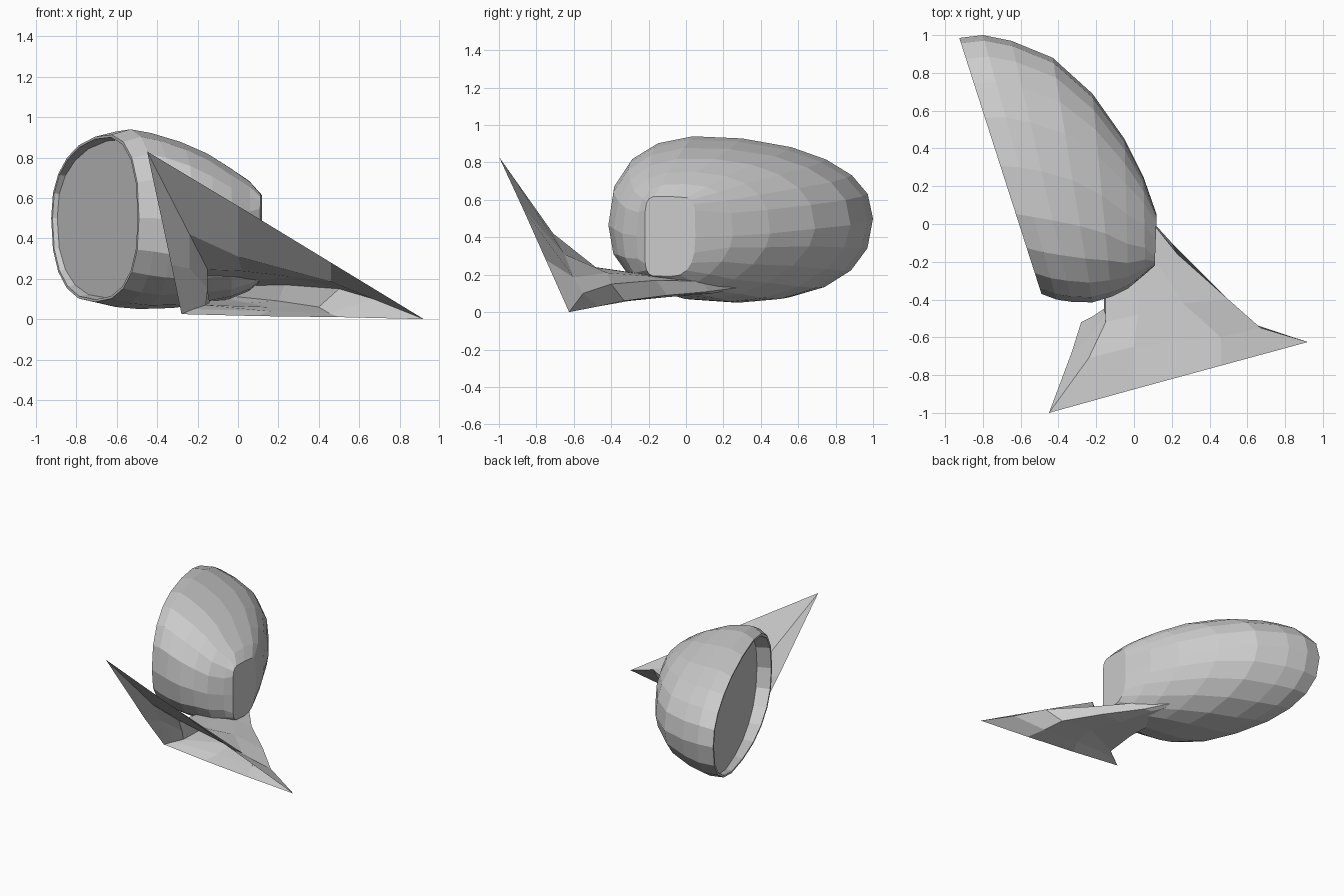
import bpy, bmesh, math
from mathutils import Vector

if "Cube" in bpy.data.objects:
    bpy.data.objects.remove(bpy.data.objects["Cube"])


def loft(name, rings, cap_start=False, cap_end=False):
    """Bridge closed rings of equal point count into a flat-shaded skin."""
    bm = bmesh.new()
    vs = [[bm.verts.new(p) for p in r] for r in rings]
    for a, b in zip(vs, vs[1:]):
        n = len(a)
        for i in range(n):
            j = (i + 1) % n
            bm.faces.new((a[i], a[j], b[j], b[i]))
    if cap_start:
        bm.faces.new(vs[0][::-1])
    if cap_end:
        bm.faces.new(vs[-1])
    bmesh.ops.recalc_face_normals(bm, faces=bm.faces[:])
    me = bpy.data.meshes.new(name)
    bm.to_mesh(me)
    bm.free()
    ob = bpy.data.objects.new(name, me)
    bpy.context.collection.objects.link(ob)
    return ob


def oval(p0, p1, z0, z1, e, under=0.0, scale=1.0, n=20):
    """Upright super-ellipse spanning plan points p0-p1 and heights z0-z1.
    'under' softens the lower far quarter; the upper half leans forward."""
    a, b = Vector((*p0, 0)), Vector((*p1, 0))
    mid, half = (a + b) / 2, (b - a) / 2 * scale
    zc, zh = (z0 + z1) / 2, (z1 - z0) / 2 * scale
    pts = []
    for i in range(n):
        t = 2 * math.pi * i / n
        c, s = math.cos(t), math.sin(t)
        k = e - under if (c < 0 and s < 0) else e
        c = math.copysign(abs(c) ** (2 / k), c)
        s = math.copysign(abs(s) ** (2 / k), s)
        p = mid + half * c + Vector((0, 0, zc + zh * s))
        p.z -= 0.11 * (p.y - 0.2) * max(0, p.z - 0.5) / 0.42
        pts.append(p)
    return pts


# Housing: recessed lip, rim, then a bulging back ending in a flat joint face
rim = ((-0.925, 0.985), (-0.49, -0.37), 0.085, 0.915, 2.4)
seat = ((-0.895, 0.955), (-0.40, -0.31), 0.105, 0.895, 2.4)
back = [
    ((-0.80, 1.00), (-0.41, -0.40), 0.06, 0.94, 2.4, 0.1),
    ((-0.65, 0.97), (-0.33, -0.412), 0.05, 0.92, 2.4, 0.3),
    ((-0.43, 0.88), (-0.22, -0.415), 0.055, 0.875, 2.4, 0.5),
    ((-0.22, 0.69), (-0.12, -0.385), 0.075, 0.815, 2.4, 0.7),
    ((-0.05, 0.45), (-0.03, -0.34), 0.10, 0.74, 2.6, 1.0),
    ((0.05, 0.25), (0.06, -0.265), 0.14, 0.675, 3.0, 1.4),
    ((0.12, 0.05), (0.11, -0.22), 0.19, 0.61, 6.0, 3.5),
]
rings = [oval(*seat), oval(*rim, scale=0.97), oval(*rim)]
rings += [oval(*r) for r in back]
loft("mirror_housing", rings, cap_end=True)

# Mirror glass, a thin plate tilted inside the rim
front = oval(*seat)
loft("mirror_glass", [front, [p + Vector((.01, .003, 0)) for p in front]], True, True)

# Mount: hollow skin from the triangular door opening to a tip under the housing
sections = [
    [(-.45, -1, .83), (0, -.875, .56), (.46, -.75, .28), (.92, -.625, 0),
     (.5, -.6, .01), (.1, -.56, .015), (-.28, -.52, .025), (-.33, -.68, .27)],
    [(-.24, -.71, .42), (0, -.65, .31), (.46, -.6, .185), (.67, -.55, .10),
     (.45, -.47, .03), (.15, -.46, .04), (-.22, -.49, .05), (-.24, -.6, .25)],
    [(-.15, -.52, .245), (.02, -.48, .238), (.26, -.42, .21), (.5, -.4, .15),
     (.4, -.33, .06), (.15, -.3, .06), (-.16, -.45, .07), (-.15, -.48, .15)],
    [(-.15, -.25, .205), (0, -.2, .2), (.1, -.17, .19), (.23, -.16, .17),
     (.2, -.1, .09), (.05, -.1, .08), (-.14, -.2, .08), (-.15, -.22, .14)],
    [(-.2, .1, .17), (-.1, .1, .17), (-.0, .1, .17), (.03, .09, .165),
     (.0, .12, .11), (-.05, .14, .10), (-.18, .12, .10), (-.2, .1, .14)],
]
tip = Vector((-.385, .63, .18))
sections.append([tip + (Vector(p) - tip) * 0.03 for p in sections[-1]])
loft("door_mount", sections, cap_end=True)
